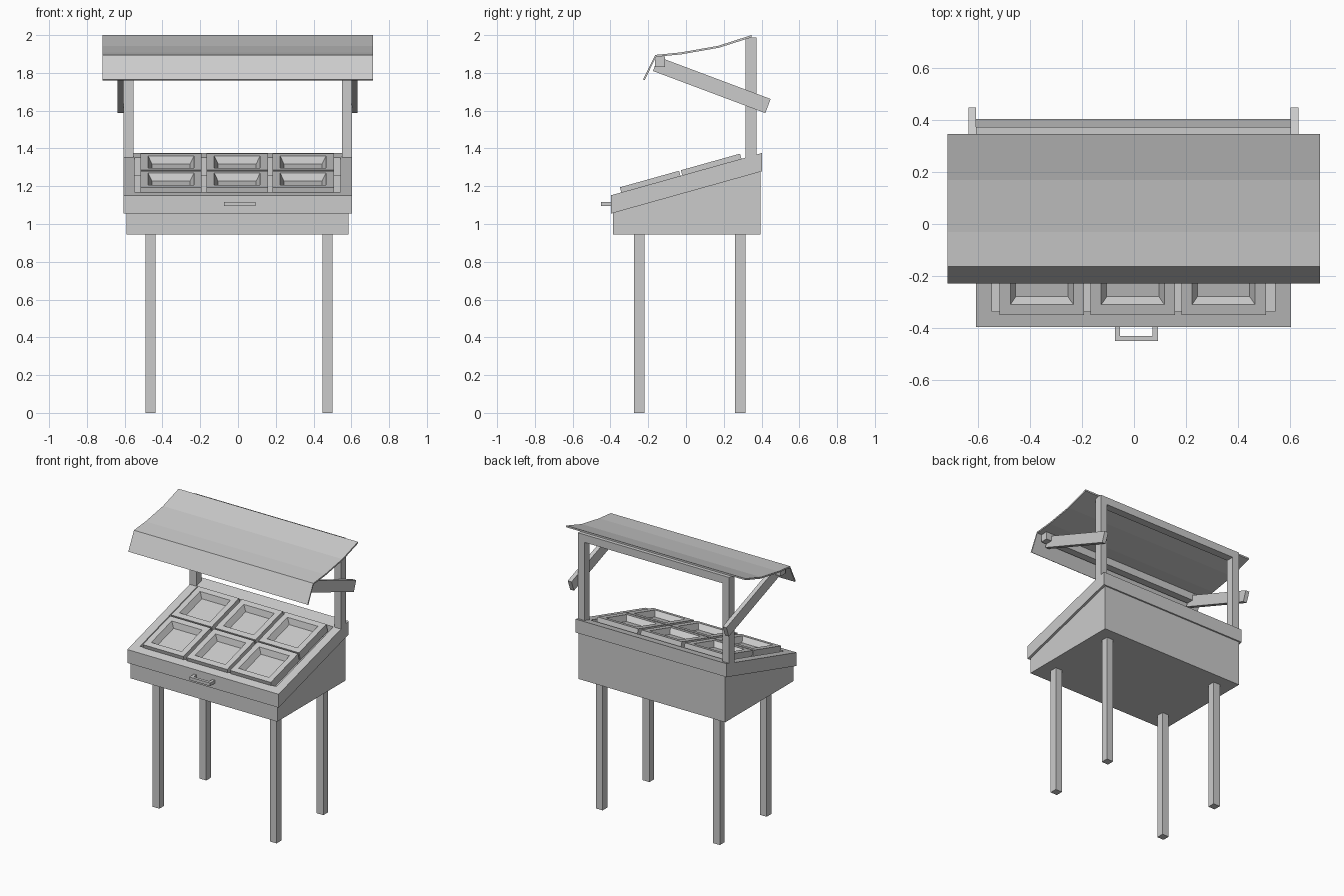
import bpy, bmesh, math
from mathutils import Matrix, Vector

if "Cube" in bpy.data.objects:
    bpy.data.objects.remove(bpy.data.objects["Cube"])

GREY = (0.6, 0.6, 0.6, 1)
mat = bpy.data.materials.new("plain grey")
mat.use_nodes = True
mat.diffuse_color = GREY
mat.node_tree.nodes["Principled BSDF"].inputs["Base Color"].default_value = GREY

SLOPE = 0.28                      # rise of the display top per unit of depth
LID_FRONT, LID_BACK = -0.397, 0.403


def lid_z(y):
    """Height of the sloped lid surface at depth y."""
    return 1.152 + SLOPE * (y - LID_FRONT)


def finish(name, bm, matrix=Matrix()):
    bmesh.ops.transform(bm, matrix=matrix, verts=bm.verts)
    bmesh.ops.recalc_face_normals(bm, faces=bm.faces)
    mesh = bpy.data.meshes.new(name)
    bm.to_mesh(mesh)
    bm.free()
    mesh.materials.append(mat)
    obj = bpy.data.objects.new(name, mesh)
    bpy.context.scene.collection.objects.link(obj)
    return obj


def rect(x0, x1, y0, y1, z_front, z_back=None):
    """Rectangular loop that may tilt from front to back."""
    zb = z_front if z_back is None else z_back
    return [(x0, y0, z_front), (x1, y0, z_front), (x1, y1, zb), (x0, y1, zb)]


def loft(name, loops, ring=False, matrix=Matrix()):
    """Skin a stack of loops; cap the ends, or join them into a ring."""
    bm = bmesh.new()
    rows = [[bm.verts.new(p) for p in loop] for loop in loops]
    pairs = list(zip(rows, rows[1:]))
    if ring:
        pairs.append((rows[-1], rows[0]))
    else:
        bm.faces.new(rows[0])
        bm.faces.new(rows[-1])
    for a, b in pairs:
        for i in range(len(a)):
            j = (i + 1) % len(a)
            bm.faces.new((a[i], a[j], b[j], b[i]))
    return finish(name, bm, matrix)


def box(name, x0, x1, y0, y1, z0, z1, matrix=Matrix()):
    return loft(name, [rect(x0, x1, y0, y1, z0), rect(x0, x1, y0, y1, z1)], matrix=matrix)


# Legs
for side, x in (("right", -0.463), ("left", 0.474)):
    for end, y in (("front", -0.248), ("back", 0.287)):
        box(f"{end}_{side}_leg", x - 0.027, x + 0.027, y - 0.027, y + 0.027, 0, 0.95)

# Open-topped cabinet with a sloped rim
X0, X1, Y0, Y1 = -0.59, 0.585, -0.387, 0.395
W = 0.03
drop = 0.097                      # height of the lid frame
loft("cabinet", [
    rect(X0, X1, Y0, Y1, 0.945),
    rect(X0, X1, Y0, Y1, lid_z(Y0) - drop, lid_z(Y1) - drop),
    rect(X0 + W, X1 - W, Y0 + W, Y1 - W, lid_z(Y0 + W) - drop, lid_z(Y1 - W) - drop),
    rect(X0 + W, X1 - W, Y0 + W, Y1 - W, 0.945 + W)])

# Sloped lid frame around the trays
outer = (-0.607, 0.603, LID_FRONT, LID_BACK)
inner = (-0.547, 0.542, -0.337, 0.315)


def sloped(r, lower):
    return rect(*r, lid_z(r[2]) - lower, lid_z(r[3]) - lower)


loft("lid_frame", [sloped(outer, drop), sloped(outer, 0),
                   sloped(inner, 0), sloped(inner, drop)], ring=True)

# Six trays with tapered wells, laid on the slope
SIZE, RIM, TAPER, DEPTH = 0.325, 0.041, 0.021, 0.04
tilt = Matrix.Rotation(math.atan(SLOPE), 4, "X")
for row, y in (("front", -0.35), ("back", -0.027)):
    for col, x in (("right", -0.517), ("middle", -0.167), ("left", 0.182)):
        def square(inset, z):
            return rect(inset, SIZE - inset, inset, SIZE - inset, z)
        place = Matrix.Translation((x, y, lid_z(y) + 0.029)) @ tilt
        loft(f"{row}_{col}_tray", [square(0, -0.06), square(0, 0), square(RIM, 0),
                                   square(RIM + TAPER, -DEPTH)], matrix=place)

# Handle on the front of the lid
box("handle_bar", -0.074, 0.093, -0.451, -0.43, 1.095, 1.117)
for side, x in (("right", -0.074), ("left", 0.072)):
    box(f"handle_{side}_stem", x, x + 0.021, -0.43, LID_FRONT, 1.095, 1.117)

# Canopy posts and beams
for side, x in (("right", -0.607), ("left", 0.55)):
    box(f"{side}_post", x, x + 0.053, 0.315, 0.373, 1.345, 1.988)
box("back_beam", -0.555, 0.55, 0.315, 0.373, 1.932, 1.988)
box("front_beam", -0.68, 0.676, -0.165, -0.11, 1.832, 1.887)

# Slanted canopy arms
start, end = Vector((0, -0.175, 1.81)), Vector((0, 0.42, 1.587))
run = end - start
lean = Matrix.Translation(start) @ Matrix.Rotation(math.atan2(run.z, run.y), 4, "X")
for side, x in (("right", -0.637), ("left", 0.602)):
    box(f"{side}_arm", x, x + 0.03, 0, run.length, 0, 0.08, matrix=lean)

# Thin bent canopy with a drooping front lip
top = [(-0.228, 1.765), (-0.163, 1.895), (-0.03, 1.908), (0.17, 1.943), (0.347, 2.0)]
under = [(y + (0.009 if i < 1 else 0.004), z - (0.005 if i < 1 else 0.01))
         for i, (y, z) in enumerate(top)]
under[-1] = (0.347, 1.988)
profile = top + under[::-1]
loft("canopy", [[(x, y, z) for y, z in profile] for x in (-0.718, 0.716)])
